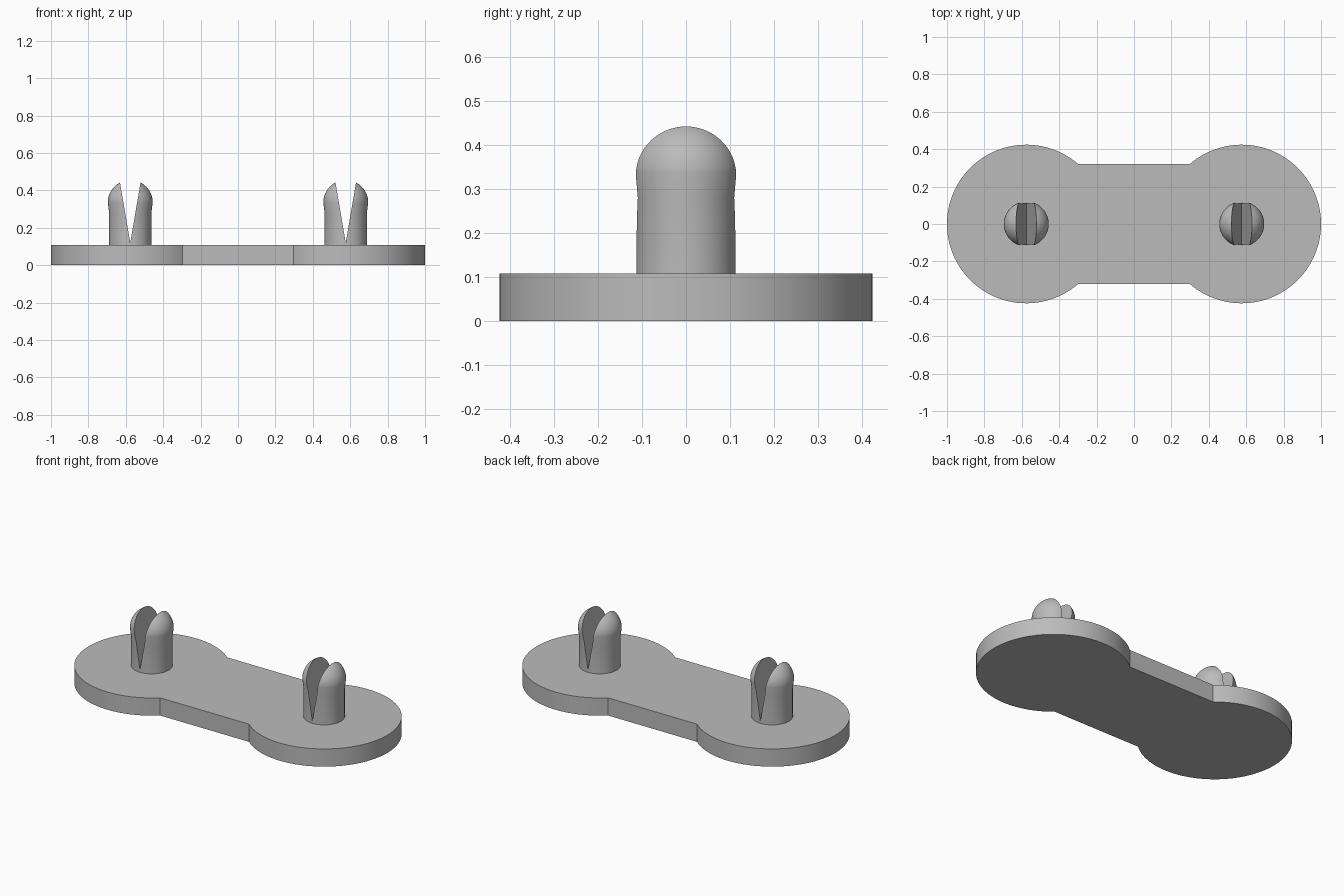
import bpy, bmesh
from math import sin, cos, pi, asin, radians
from mathutils import Matrix, Vector

cube = bpy.data.objects.get("Cube")
if cube:
    bpy.data.objects.remove(cube, do_unlink=True)

LOBE_X, LOBE_R, WAIST = 0.576, 0.424, 0.32
PLATE_H = 0.107
PIN_R, HEAD_R, HEAD_Z = 0.113, 0.12, 0.335
SLOT_Z, SLOT_TOP = 0.12, 0.442

grey = bpy.data.materials.new("plain_grey")
grey.use_nodes = True
colour = (0.5, 0.5, 0.5, 1)
grey.diffuse_color = colour
grey.node_tree.nodes["Principled BSDF"].inputs["Base Color"].default_value = colour


def make_object(name, bm):
    bmesh.ops.recalc_face_normals(bm, faces=bm.faces)
    mesh = bpy.data.meshes.new(name)
    bm.to_mesh(mesh)
    bm.free()
    mesh.materials.append(grey)
    obj = bpy.data.objects.new(name, mesh)
    bpy.context.collection.objects.link(obj)
    return obj


def select_only(obj):
    bpy.ops.object.select_all(action="DESELECT")
    obj.select_set(True)
    bpy.context.view_layer.objects.active = obj


def smooth(obj):
    select_only(obj)
    bpy.ops.object.shade_smooth_by_angle(angle=radians(30))


def extrude_outline(points, offset):
    bm = bmesh.new()
    face = bm.faces.new([bm.verts.new(p) for p in points])
    result = bmesh.ops.extrude_face_region(bm, geom=[face])
    moved = [v for v in result["geom"] if isinstance(v, bmesh.types.BMVert)]
    bmesh.ops.translate(bm, verts=moved, vec=offset)
    return bm


# Base plate: two round lobes joined by a straight waist
def lobe_arc(side, steps=72):
    reach = pi - asin(WAIST / LOBE_R)
    angles = [-reach + 2 * reach * i / steps for i in range(steps + 1)]
    return [(side * (LOBE_X + LOBE_R * cos(a)), side * LOBE_R * sin(a), 0)
            for a in angles]


plate = make_object("base_plate",
                    extrude_outline(lobe_arc(1) + lobe_arc(-1), (0, 0, PLATE_H)))
smooth(plate)


# Snap pin: straight shaft, flared neck and domed head, split by a V slot
def make_pin(name, x):
    profile = [(0, PLATE_H - 0.02), (PIN_R, PLATE_H - 0.02), (PIN_R, 0.28)]
    dome = 16
    for i in range(dome + 1):
        a = pi / 2 * i / dome
        profile.append((HEAD_R * cos(a), HEAD_Z + HEAD_R * sin(a)))
    bm = bmesh.new()
    verts = [bm.verts.new((r, 0, z)) for r, z in profile]
    edges = [bm.edges.new(pair) for pair in zip(verts, verts[1:])]
    bmesh.ops.spin(bm, geom=verts + edges, cent=(0, 0, 0), axis=(0, 0, 1),
                   angle=2 * pi, steps=64, use_duplicate=False)
    bmesh.ops.remove_doubles(bm, verts=bm.verts, dist=0.0001)
    pin = make_object(name, bm)

    half = 0.055 * (0.5 - SLOT_Z) / (SLOT_TOP - SLOT_Z)
    wedge = [(0, -0.2, SLOT_Z), (half, -0.2, 0.5), (-half, -0.2, 0.5)]
    cutter = make_object("slot_cutter", extrude_outline(wedge, (0, 0.4, 0)))
    cutter.hide_render = True

    select_only(pin)
    cut = pin.modifiers.new("slot", "BOOLEAN")
    cut.operation = "DIFFERENCE"
    cut.solver = "EXACT"
    cut.object = cutter
    bpy.ops.object.modifier_apply(modifier=cut.name)
    bpy.data.objects.remove(cutter, do_unlink=True)
    smooth(pin)
    pin.location.x = x


make_pin("left_snap_pin", LOBE_X)
make_pin("right_snap_pin", -LOBE_X)
